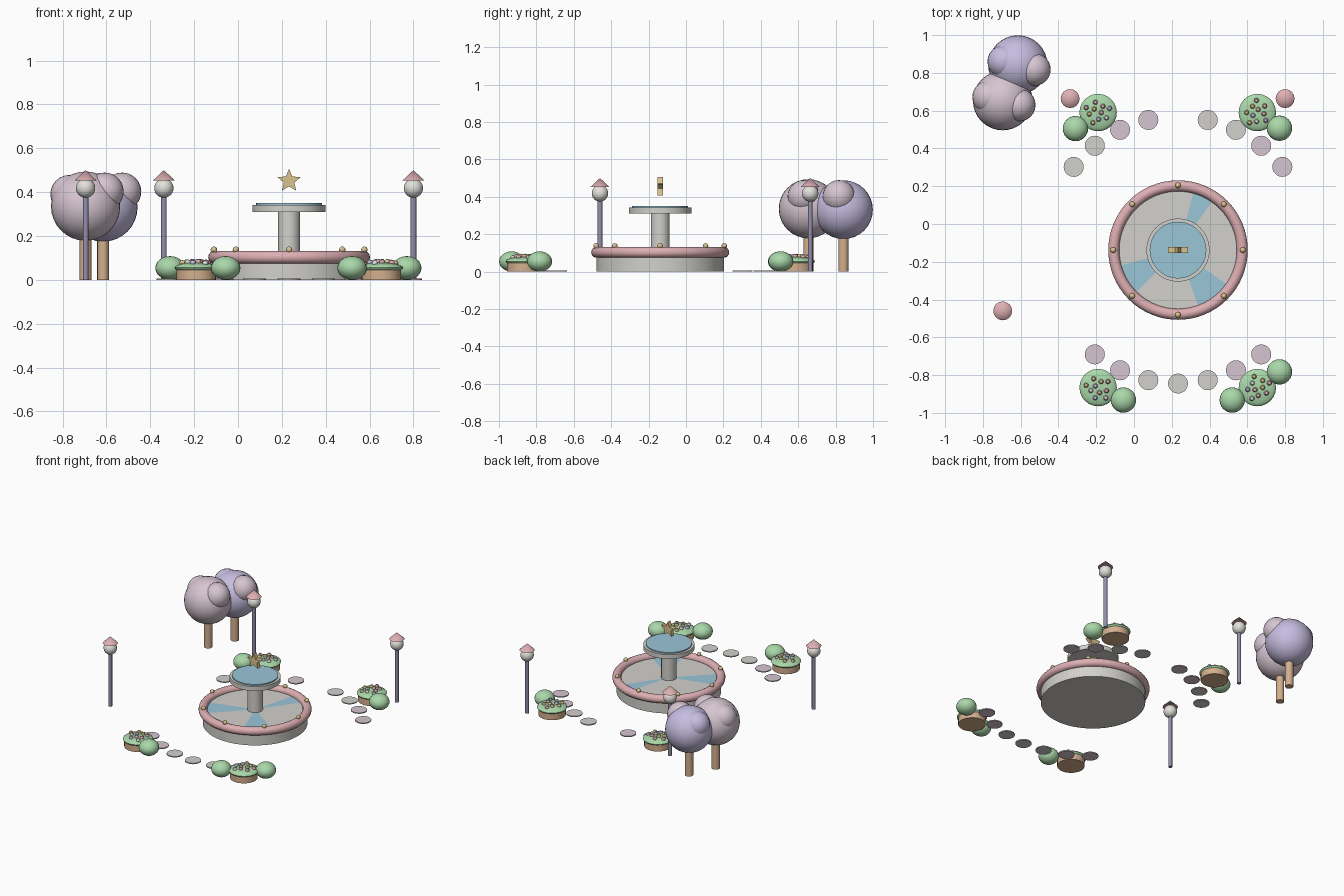
import bpy, bmesh, math
from mathutils import Matrix, Vector

if "Cube" in bpy.data.objects:
    bpy.data.objects.remove(bpy.data.objects["Cube"])

CX, CY = 0.233, -0.138   # plaza centre


def material(name, rgb):
    m = bpy.data.materials.new(name)
    lin = [((c / 255 + 0.055) / 1.055) ** 2.4 for c in rgb]
    m.diffuse_color = (*lin, 1)
    m.use_nodes = True
    m.node_tree.nodes["Principled BSDF"].inputs["Base Color"].default_value = m.diffuse_color
    return m


STONE = material("stone grey", (210, 209, 204))
ROSE = material("rose pink", (222, 175, 179))
WATER = material("water blue", (155, 198, 217))
GOLD = material("gold", (218, 196, 143))
POST = material("post violet", (148, 143, 172))
WOOD = material("wood tan", (212, 176, 142))
LEAF = material("leaf green", (170, 216, 170))
LILAC = material("lilac", (198, 189, 224))
BLOSSOM = material("blossom pink", (214, 197, 209))
LAMP = material("lamp white", (226, 225, 220))


def finish(bm, name, mat, smooth=True):
    mesh = bpy.data.meshes.new(name)
    bm.to_mesh(mesh)
    bm.free()
    mesh.materials.append(mat)
    ob = bpy.data.objects.new(name, mesh)
    bpy.context.collection.objects.link(ob)
    if smooth:
        bpy.ops.object.select_all(action='DESELECT')
        ob.select_set(True)
        bpy.context.view_layer.objects.active = ob
        bpy.ops.object.shade_smooth_by_angle(angle=math.radians(35))
    return ob


def cone(name, mat, x, y, z0, z1, r0, r1=None, sides=24, tris=False):
    bm = bmesh.new()
    bmesh.ops.create_cone(bm, cap_ends=True, cap_tris=tris, segments=sides,
                          radius1=r0, radius2=r0 if r1 is None else r1, depth=z1 - z0,
                          matrix=Matrix.Translation((x, y, (z0 + z1) / 2)))
    return finish(bm, name, mat)


def ball(name, mat, x, y, z, r, rz=None, seg=24):
    bm = bmesh.new()
    m = Matrix.Translation((x, y, z)) @ Matrix.Diagonal((r, r, rz or r, 1))
    bmesh.ops.create_uvsphere(bm, u_segments=seg, v_segments=seg // 2, radius=1, matrix=m)
    return finish(bm, name, mat)


def polar(r, degrees):
    a = math.radians(degrees)
    return CX + r * math.cos(a), CY + r * math.sin(a)


# Fountain basin, with wedges of water showing on its top
basin = cone("fountain_basin", STONE, CX, CY, 0, 0.1, 0.341, sides=72, tris=True)
basin.data.materials.append(WATER)
for p in basin.data.polygons:
    az = math.degrees(math.atan2(p.center.y - CY, p.center.x - CX)) % 360
    if p.normal.z > 0.9 and any(a < az < b for a, b in ((55, 75), (195, 225), (290, 325))):
        p.material_index = 1

# Rounded basin rim
bpy.ops.mesh.primitive_torus_add(major_radius=0.34, minor_radius=0.029, major_segments=64,
                                 minor_segments=14, location=(CX, CY, 0.103))
rim = bpy.context.object
rim.name = "basin_rim"
rim.data.materials.append(ROSE)
bpy.ops.object.shade_smooth_by_angle(angle=math.radians(60))

# Rim beads
for i in range(8):
    ball("rim_bead", GOLD, *polar(0.343, i * 45), 0.137, 0.015, seg=12)

# Pedestal, upper bowl and its water
cone("fountain_pedestal", STONE, CX, CY, 0.1, 0.315, 0.05, sides=32)
cone("upper_bowl", STONE, CX, CY, 0.31, 0.342, 0.167, sides=48)
cone("upper_water", WATER, CX, CY, 0.342, 0.35, 0.15, sides=48)

# Floating star
bm = bmesh.new()
verts = []
for i in range(10):
    r = 0.025 if i % 2 else 0.055
    a = math.pi / 2 + i * math.pi / 5
    verts.append(bm.verts.new((CX + r * math.cos(a), CY - 0.015, 0.451 + r * math.sin(a))))
face = bm.faces.new(verts)
ext = bmesh.ops.extrude_face_region(bm, geom=[face])
bmesh.ops.translate(bm, vec=Vector((0, 0.03, 0)),
                    verts=[v for v in ext["geom"] if isinstance(v, bmesh.types.BMVert)])
bmesh.ops.recalc_face_normals(bm, faces=bm.faces)
finish(bm, "star", GOLD, smooth=False)

# Lamp posts
for x, y in ((-0.338, 0.664), (0.80, 0.664), (-0.695, -0.46)):
    cone("lamp_post", POST, x, y, 0, 0.39, 0.013, sides=12)
    ball("lamp_globe", LAMP, x, y, 0.418, 0.044)
    cone("lamp_roof", ROSE, x, y, 0.453, 0.5, 0.05, 0, sides=16)

# Trees: trunk, main crown, two smaller crowns
for x, y, z, r, main, side in ((-0.695, 0.654, 0.336, 0.158, BLOSSOM, BLOSSOM),
                               (-0.615, 0.842, 0.331, 0.157, LILAC, BLOSSOM)):
    cone("tree_trunk", WOOD, x, y, 0, 0.24, 0.027, sides=16)
    ball("tree_crown", main, x, y, z, r, seg=32)
    ball("tree_side_crown", side, x + 0.087, y - 0.024, 0.402, 0.087)
    ball("tree_side_crown", main, x - 0.073, y + 0.018, 0.39, 0.088)

# Planters with mound and flowers
FLOWERS = (ROSE, GOLD, LILAC, ROSE, GOLD, LAMP)
for n, (x, y) in enumerate(((-0.19, 0.59), (0.653, 0.59), (-0.19, -0.866), (0.653, -0.866))):
    cone("planter", WOOD, x, y, 0, 0.047, 0.09)
    ball("planter_mound", LEAF, x, y, 0.055, 0.099, 0.025)
    for i in range(10):
        r = 0.022 * math.sqrt(i + 0.6)
        a = i * 2.4 + n * 1.3
        ball("flower", FLOWERS[(i + n) % 6], x + r * math.cos(a), y + r * math.sin(a),
             0.055 + 0.025 * math.sqrt(1 - (r / 0.099) ** 2) + 0.002, 0.014, seg=10)

# Bushes beside the planters
for x, y in ((-0.31, 0.505), (0.77, 0.507), (-0.056, -0.932), (0.52, -0.932), (0.77, -0.783)):
    ball("bush", LEAF, x, y, 0.054, 0.067, 0.054)

# Stepping stones along two arcs of one ring
STEP = 360 / 28
for base, steps in ((90, (-4, -3, -2, -1, 1, 2, 3, 4)), (270, range(-3, 4))):
    for k in steps:
        pink = k in (-4, -3, 1, 2) if base == 90 else abs(k) > 1
        cone("stepping_stone", BLOSSOM if pink else STONE, *polar(0.7065, base + k * STEP),
             0, 0.007, 0.053, sides=20)
